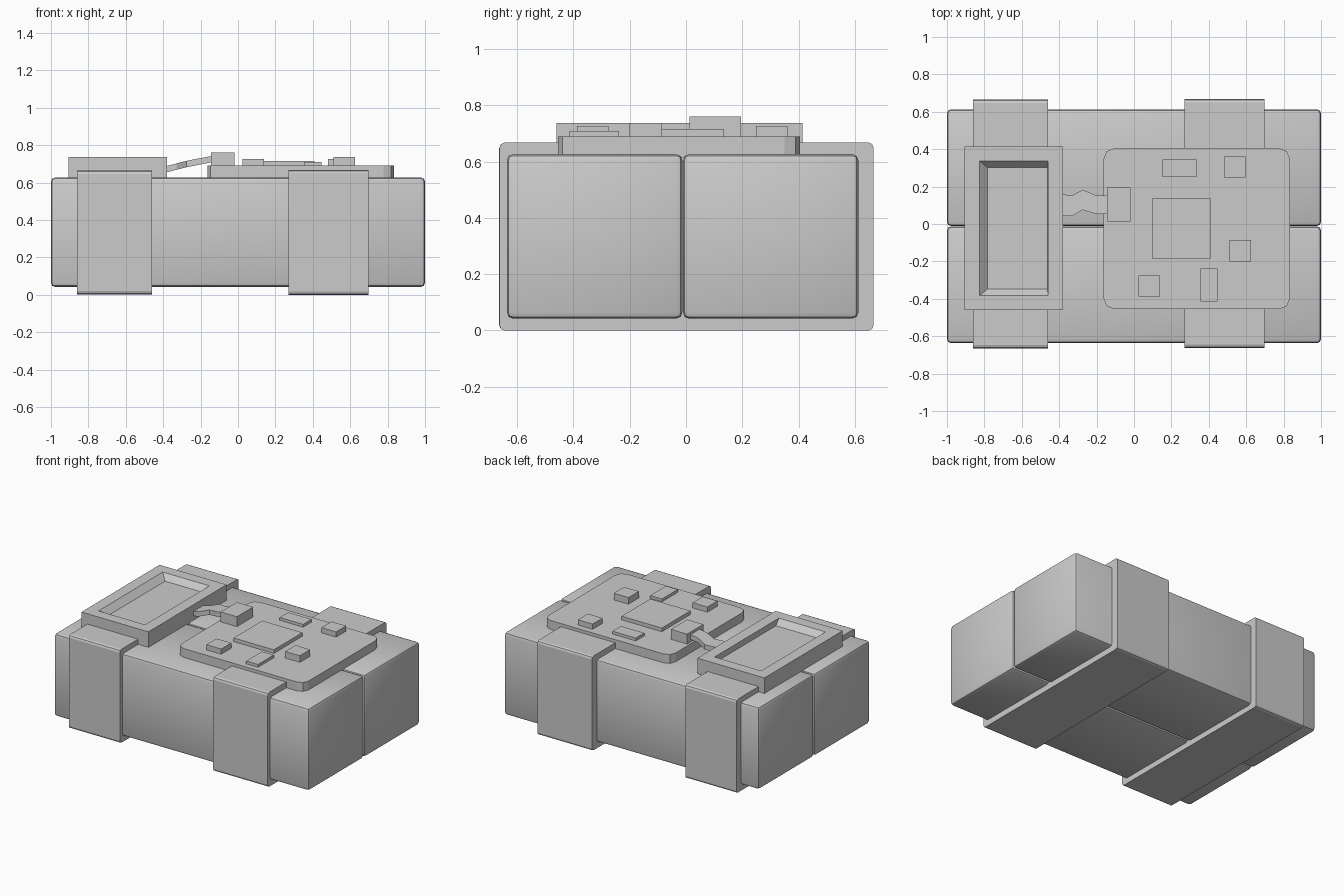
import bpy, bmesh

if "Cube" in bpy.data.objects:
    bpy.data.objects.remove(bpy.data.objects["Cube"])


def finish(name, bm):
    bmesh.ops.recalc_face_normals(bm, faces=bm.faces)
    me = bpy.data.meshes.new(name)
    bm.to_mesh(me)
    bm.free()
    ob = bpy.data.objects.new(name, me)
    bpy.context.collection.objects.link(ob)
    return ob


def box(name, x, y, z, bevel=0, segs=1, axis=None, smooth=False):
    """Box from (min, max) ranges; bevel all edges or those along one axis."""
    bm = bmesh.new()
    bmesh.ops.create_cube(bm, size=1)
    for v in bm.verts:
        for i, (a, b) in enumerate((x, y, z)):
            v.co[i] = a if v.co[i] < 0 else b
    if bevel:
        edges = [e for e in bm.edges if axis is None
                 or abs((e.verts[0].co - e.verts[1].co)[axis]) > 1e-4]
        bmesh.ops.bevel(bm, geom=edges, offset=bevel, segments=segs,
                        profile=0.5, affect='EDGES')
    ob = finish(name, bm)
    if smooth:
        bpy.ops.object.select_all(action='DESELECT')
        ob.select_set(True)
        bpy.context.view_layer.objects.active = ob
        bpy.ops.object.shade_smooth_by_angle(angle=0.6)
    return ob


# Two main blocks side by side
box("front_block", (-1, 1), (-0.637, -0.013), (0.042, 0.627), 0.022, 2, smooth=True)
box("back_block", (-1, 1), (-0.011, 0.613), (0.042, 0.627), 0.022, 2, smooth=True)

# Straps wrapped around both blocks
box("left_strap", (-0.86, -0.46), (-0.665, 0.665), (0.002, 0.664), 0.018, 2, 0)
box("right_strap", (0.27, 0.697), (-0.663, 0.667), (0, 0.668), 0.018, 2, 0)

# Display housing with a recessed screen
bm = bmesh.new()
rings = [((-0.905, -0.38), (-0.46, 0.415), 0.61),
         ((-0.905, -0.38), (-0.46, 0.415), 0.737),
         ((-0.825, -0.46), (-0.383, 0.337), 0.737),
         ((-0.783, -0.462), (-0.347, 0.302), 0.697)]
loops = []
for (x0, x1), (y0, y1), z in rings:
    loops.append([bm.verts.new(p) for p in
                  ((x0, y0, z), (x1, y0, z), (x1, y1, z), (x0, y1, z))])
for a, b in zip(loops, loops[1:]):
    for i in range(4):
        j = (i + 1) % 4
        bm.faces.new((a[i], a[j], b[j], b[i]))
bm.faces.new(loops[0])
bm.faces.new(loops[-1])
finish("display_housing", bm)

# Circuit board with rounded corners
box("circuit_board", (-0.162, 0.833), (-0.455, 0.405), (0.615, 0.69), 0.055, 2, 2)

# Components on the board: x range, y range, top height
chips = [("main_chip", (0.095, 0.41), (-0.185, 0.135), 0.716),
         ("back_flat_chip", (0.152, 0.335), (0.25, 0.345), 0.71),
         ("back_cube_chip", (0.48, 0.595), (0.248, 0.36), 0.727),
         ("right_cube_chip", (0.51, 0.625), (-0.2, -0.085), 0.737),
         ("front_flat_chip", (0.355, 0.447), (-0.415, -0.238), 0.71),
         ("front_cube_chip", (0.025, 0.14), (-0.388, -0.275), 0.727),
         ("cable_plug", (-0.145, -0.018), (0.013, 0.195), 0.76)]
for name, x, y, top in chips:
    box(name, x, y, (0.68, top))

# Wavy flat cable from display to plug: x, y low, y high, z bottom
path = [(-0.40, 0.045, 0.160, 0.650), (-0.33, 0.043, 0.153, 0.668),
        (-0.275, 0.075, 0.183, 0.682), (-0.20, 0.053, 0.152, 0.697),
        (-0.13, 0.053, 0.155, 0.710)]
bm = bmesh.new()
loops = [[bm.verts.new(p) for p in ((x, a, z), (x, b, z), (x, b, z + 0.034), (x, a, z + 0.034))]
         for x, a, b, z in path]
for a, b in zip(loops, loops[1:]):
    for i in range(4):
        j = (i + 1) % 4
        bm.faces.new((a[i], a[j], b[j], b[i]))
bm.faces.new(loops[0])
bm.faces.new(loops[-1])
finish("ribbon_cable", bm)
